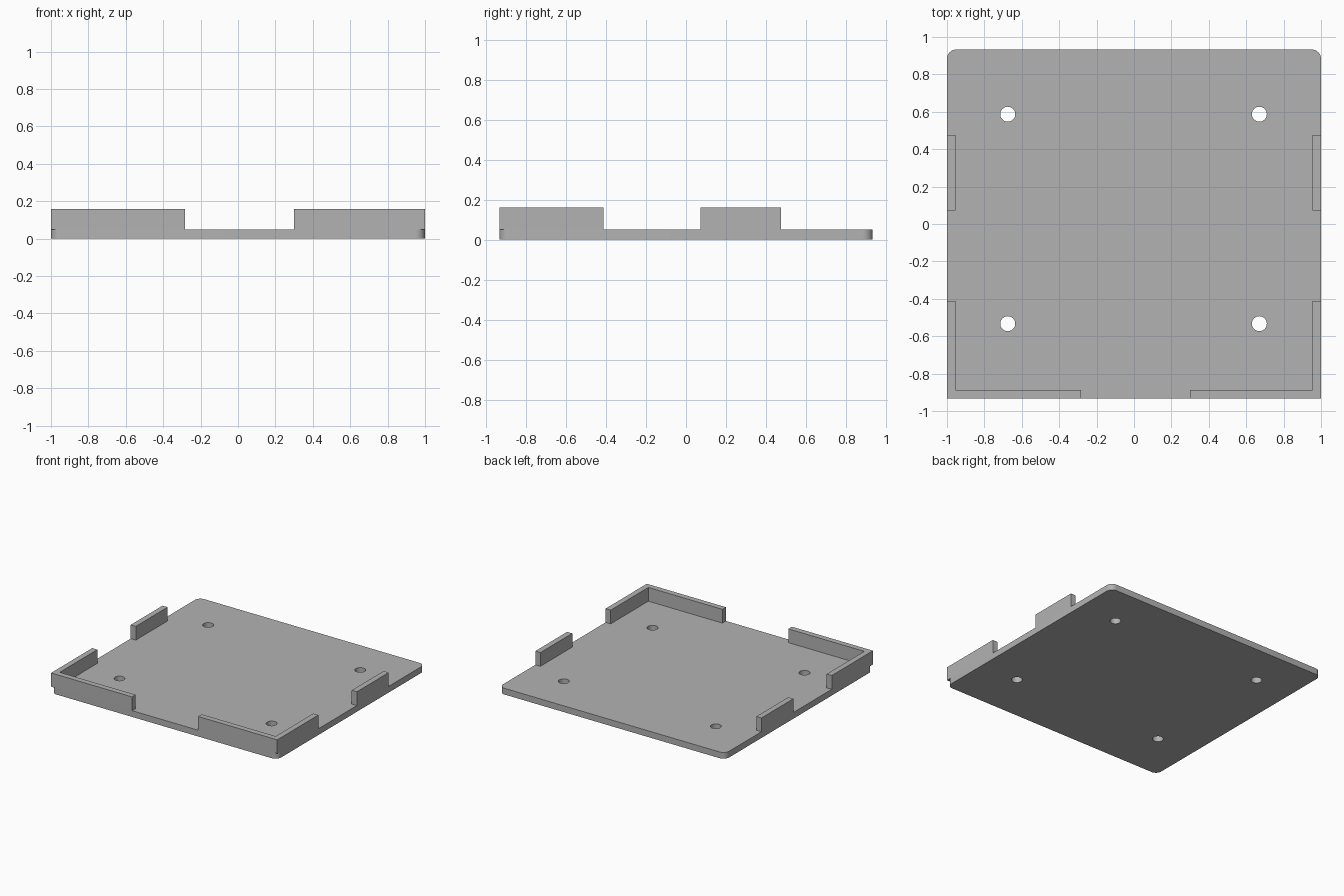
import bpy, bmesh
from math import sin, cos, pi

cube = bpy.data.objects.get("Cube")
if cube:
    bpy.data.objects.remove(cube)

W, D = 1.0, 0.933            # half width and half depth
BASE, TOP = 0.05, 0.16       # plate thickness and wall height
WALL, CORNER, HOLE = 0.045, 0.05, 0.04

grey = bpy.data.materials.new("plain_grey")
grey.use_nodes = True
colour = (0.45, 0.45, 0.45, 1)
grey.diffuse_color = colour
grey.node_tree.nodes["Principled BSDF"].inputs["Base Color"].default_value = colour


def arc(cx, cy, r, start, sweep, steps):
    return [(cx + r * cos(start + sweep * i / steps),
             cy + r * sin(start + sweep * i / steps)) for i in range(steps + 1)]


def extrude_outline(name, loops, z0, z1):
    """Solid slab from a flat outline; further loops become holes."""
    curve = bpy.data.curves.new(name + "_outline", 'CURVE')
    curve.dimensions = '2D'
    curve.fill_mode = 'BOTH'
    curve.extrude = (z1 - z0) / 2
    for loop in loops:
        spline = curve.splines.new('POLY')
        spline.points.add(len(loop) - 1)
        for point, (x, y) in zip(spline.points, loop):
            point.co = (x, y, 0, 1)
        spline.use_cyclic_u = True
    helper = bpy.data.objects.new(name + "_helper", curve)
    bpy.context.collection.objects.link(helper)
    bpy.context.view_layer.update()
    mesh = bpy.data.meshes.new_from_object(
        helper.evaluated_get(bpy.context.evaluated_depsgraph_get()))
    bpy.data.objects.remove(helper)
    bpy.data.curves.remove(curve)

    # Weld the caps to the sides and settle the slab at its height
    bm = bmesh.new()
    bm.from_mesh(mesh)
    bmesh.ops.remove_doubles(bm, verts=bm.verts, dist=0.0001)
    bmesh.ops.recalc_face_normals(bm, faces=bm.faces)
    bmesh.ops.translate(bm, verts=bm.verts, vec=(0, 0, (z0 + z1) / 2))
    bm.to_mesh(mesh)
    bm.free()
    mesh.name = name
    mesh.materials.clear()
    mesh.materials.append(grey)
    obj = bpy.data.objects.new(name, mesh)
    bpy.context.collection.objects.link(obj)
    bpy.ops.object.select_all(action='DESELECT')
    obj.select_set(True)
    bpy.context.view_layer.objects.active = obj
    bpy.ops.object.shade_smooth_by_angle()
    return obj


# Base plate with rounded corners and four screw holes
outline = []
for i, (sx, sy) in enumerate([(1, 1), (-1, 1), (-1, -1), (1, -1)]):
    outline += arc(sx * (W - CORNER), sy * (D - CORNER), CORNER, i * pi / 2, pi / 2, 10)
holes = [arc(x, y, HOLE, 0, 2 * pi, 32)[:-1]
         for x in (-0.675, 0.67) for y in (-0.533, 0.587)]
extrude_outline("base_plate", [outline] + holes, 0, BASE)

# Square front corner walls and short side walls, standing on the plate
for side, s, inner in (("left", 1, 0.30), ("right", -1, 0.283)):
    corner = [(inner, -D), (W, -D), (W, -0.413), (W - WALL, -0.413),
              (W - WALL, -D + WALL), (inner, -D + WALL)]
    tab = [(W - WALL, 0.073), (W, 0.073), (W, 0.475), (W - WALL, 0.475)]
    for name, shape in (("corner_wall", corner), ("side_wall", tab)):
        extrude_outline(f"{side}_{name}", [[(s * x, y) for x, y in shape]], BASE, TOP)
